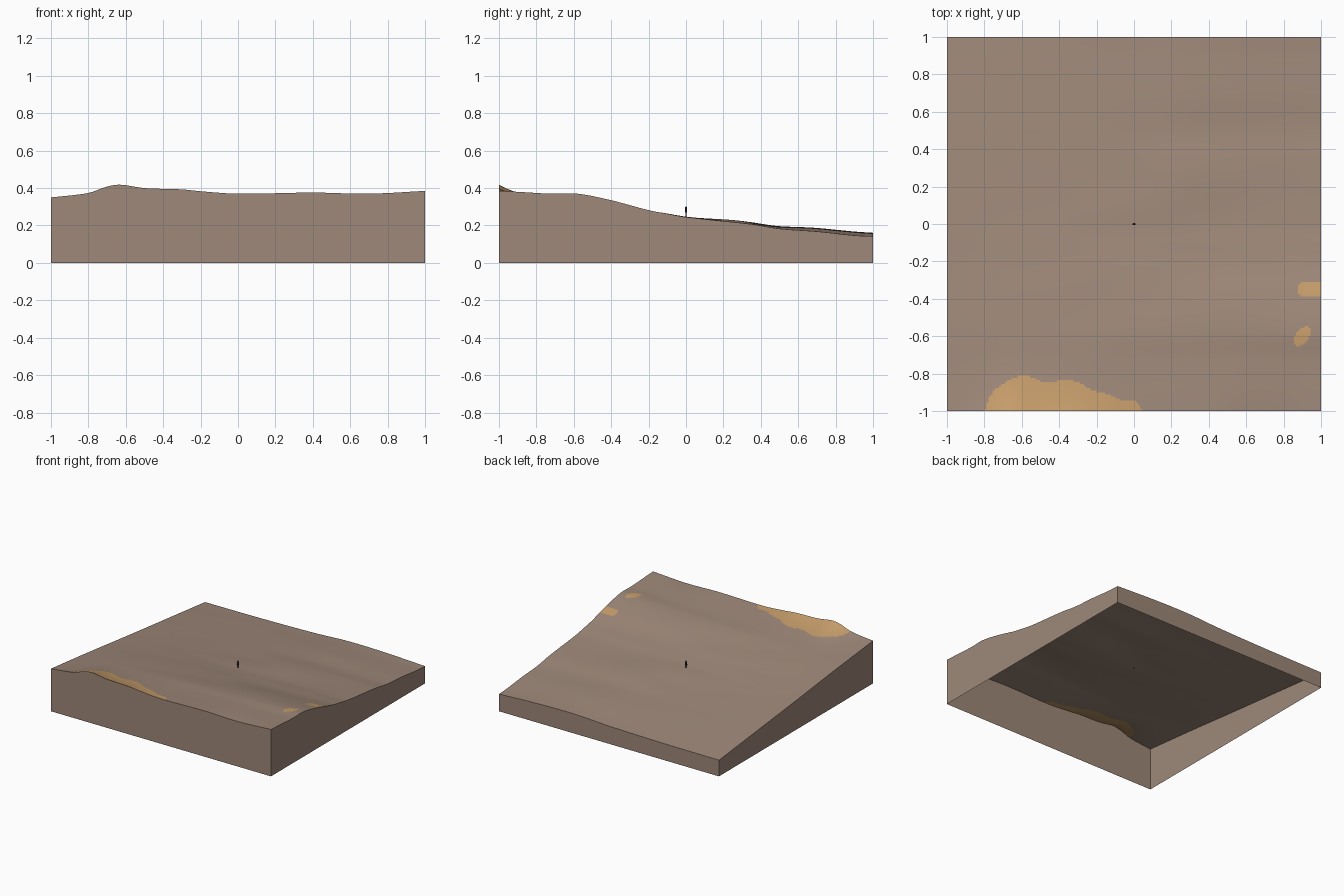
import bpy
import bmesh
from math import exp, hypot, radians
from mathutils import Vector, noise

CELLS = 180

cube = bpy.data.objects.get("Cube")
if cube:
    bpy.data.objects.remove(cube)


def make_material(name, srgb):
    colour = [((c / 255 + 0.055) / 1.055) ** 2.4 for c in srgb] + [1.0]
    mat = bpy.data.materials.new(name)
    mat.use_nodes = True
    mat.diffuse_color = colour
    mat.node_tree.nodes["Principled BSDF"].inputs["Base Color"].default_value = colour
    return mat


earth = make_material("brown earth", (158, 136, 121))
sand = make_material("yellow sand", (197, 156, 106))
dark = make_material("dark cloth", (58, 54, 54))


def curve(points, t):
    """Smooth curve through the points, with slopes from the neighbours."""
    last = len(points) - 1
    i = 0
    while i < last - 1 and t > points[i + 1][0]:
        i += 1

    def slope(k):
        a, b = points[max(k - 1, 0)], points[min(k + 1, last)]
        return (b[1] - a[1]) / (b[0] - a[0])

    (x0, y0), (x1, y1) = points[i], points[i + 1]
    w = x1 - x0
    s = min(max((t - x0) / w, 0), 1)
    r = 1 - s
    return (r * r * (1 + 2 * s) * y0 + s * s * (1 + 2 * r) * y1
            + w * s * r * (r * slope(i) - s * slope(i + 1)))


# Heights along the four rims, and the outline of the sand on the front dune
LEFT = [(-1, .385), (-.9, .38), (-.72, .37), (-.58, .37), (-.4, .335), (-.2, .282),
        (-.1, .263), (0, .245), (.35, .207), (.5, .183), (.7, .168), (.9, .147), (1, .142)]
RIGHT = [(-1, .35), (-.5, .298), (0, .241), (.5, .187), (1, .133)]
FRONT = [(-1, .35), (-.8, .374), (-.7, .408), (-.63, .418), (-.5, .4), (-.3, .393),
         (-.2, .383), (0, .37), (.4, .376), (.7, .37), (1, .385)]
BACK = [(-1, .133), (-.5, .136), (0, .146), (.3, .16), (.6, .158), (1, .142)]
DUNE = [(-.8, -1), (-.77, -.92), (-.71, -.86), (-.6, -.81), (-.54, -.82), (-.49, -.84),
        (-.31, -.84), (-.24, -.88), (-.1, -.925), (-.07, -.945), (0, -.945), (.05, -1)]


def across(x, y):
    """Height on the straight line joining the two side rims."""
    return curve(RIGHT, y) * (1 - x) / 2 + curve(LEFT, y) * (1 + x) / 2


def height(x, y):
    crest = (curve(FRONT, x) - across(x, -1)) * exp(-(1 + y) / .13)
    swell = (curve(BACK, x) - across(x, 1)) * exp(-((1 - y) / .75) ** 2)
    bumps = noise.noise(Vector((x * 1.8, y * 4, 3.7))) * .008 * (1 - x * x) * (1 - y * y)
    return across(x, y) + crest + swell + bumps


def is_sand(x, y):
    on_dune = DUNE[0][0] < x < DUNE[-1][0] and y < curve(DUNE, x)
    rim_spot = hypot(min(x - .915, 0), y + .35) < .042
    # Slanted oval spot
    along, over = x * .55 + y * .83 + .003, x * .83 - y * .55 - 1.077
    small_spot = hypot(along / .058, over / .033) < 1
    return on_dune or rim_spot or small_spot


def finish(name, bm, materials):
    mesh = bpy.data.meshes.new(name)
    bm.to_mesh(mesh)
    bm.free()
    for mat in materials:
        mesh.materials.append(mat)
    obj = bpy.data.objects.new(name, mesh)
    bpy.context.collection.objects.link(obj)
    bpy.ops.object.select_all(action="DESELECT")
    obj.select_set(True)
    bpy.context.view_layer.objects.active = obj
    bpy.ops.object.shade_smooth_by_angle(angle=radians(40))
    return obj


# Rolling ground surface
bm = bmesh.new()
bmesh.ops.create_grid(bm, x_segments=CELLS, y_segments=CELLS, size=1)
for v in bm.verts:
    v.co.z = height(v.co.x, v.co.y)
for f in bm.faces:
    centre = f.calc_center_median()
    f.material_index = int(is_sand(centre.x, centre.y))
finish("ground", bm, [earth, sand])

# Open-bottomed skirt that follows the rim down to the base
bm = bmesh.new()
corners = [Vector(c) for c in ((-1, -1), (1, -1), (1, 1), (-1, 1))]
for i, start in enumerate(corners):
    end = corners[(i + 1) % len(corners)]
    rim = [start.lerp(end, k / CELLS) for k in range(CELLS + 1)]
    low = [bm.verts.new((p.x, p.y, 0)) for p in rim]
    high = [bm.verts.new((p.x, p.y, height(p.x, p.y))) for p in rim]
    for k in range(CELLS):
        bm.faces.new((low[k], low[k + 1], high[k + 1], high[k]))
finish("skirt", bm, [earth])

# Tiny standing figure at the middle
FOOT = height(0, 0)


def limb(name, start, end, r1, r2):
    a, b = Vector(start), Vector(end)
    bm = bmesh.new()
    bmesh.ops.create_cone(bm, cap_ends=True, segments=10, radius1=r1, radius2=r2,
                          depth=(b - a).length)
    bm.transform((b - a).to_track_quat("Z", "Y").to_matrix().to_4x4())
    bmesh.ops.translate(bm, verts=bm.verts, vec=(a + b) / 2 + Vector((0, 0, FOOT)))
    finish(name, bm, [dark])


for side, label in ((-1, "right"), (1, "left")):
    limb(label + "_leg", (side * .004, 0, 0), (side * .003, 0, .028), .0022, .0032)
    limb(label + "_foot", (side * .004, .002, .001), (side * .004, -.005, .001), .002, .002)
    limb(label + "_arm", (side * .006, 0, .044), (side * .01, -.001, .024), .002, .0015)
limb("torso", (0, 0, .026), (0, 0, .047), .0048, .0062)

bm = bmesh.new()
bmesh.ops.create_uvsphere(bm, u_segments=12, v_segments=8, radius=.0055)
bmesh.ops.translate(bm, verts=bm.verts, vec=(0, 0, FOOT + .051))
finish("head", bm, [dark])
